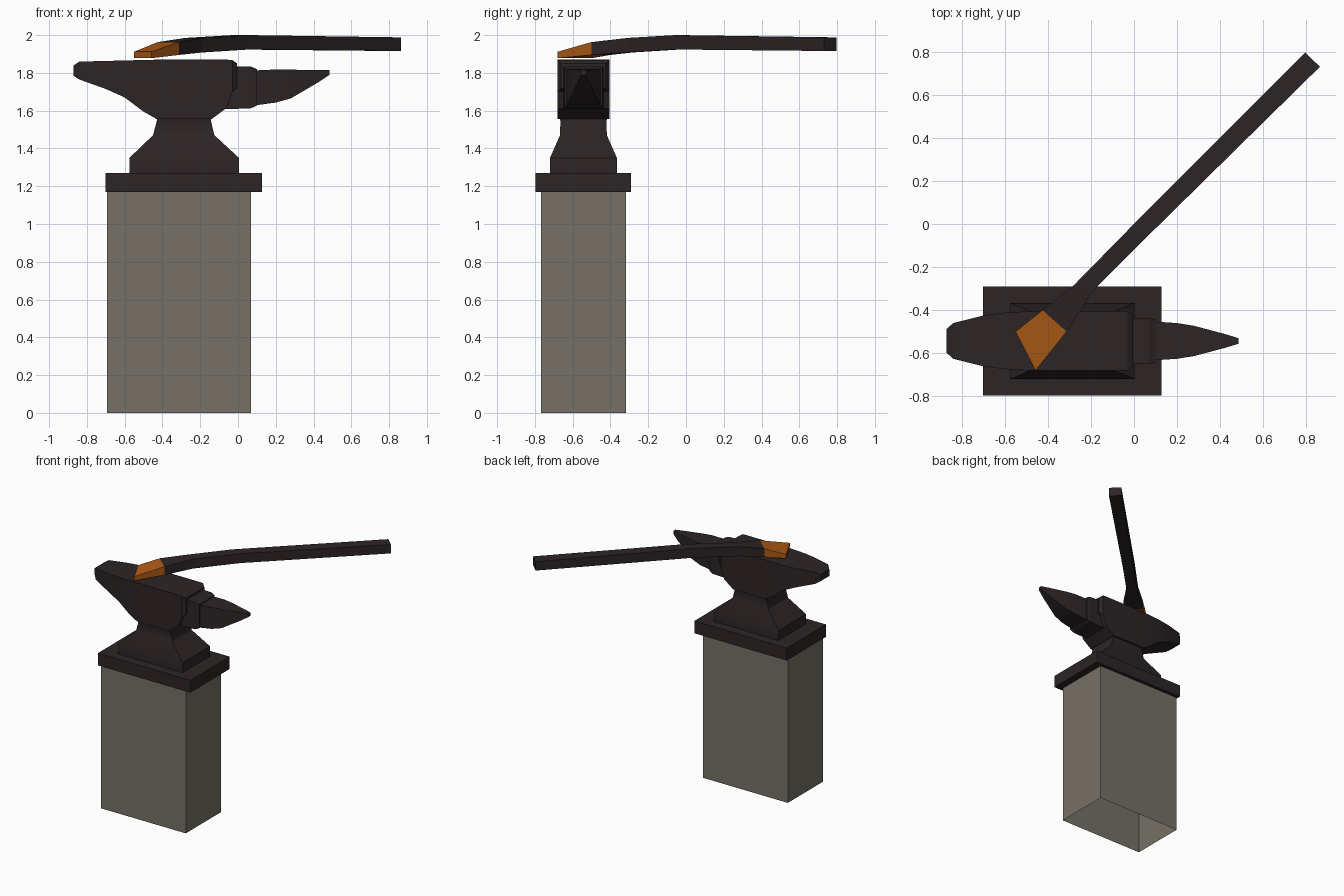
import bpy, bmesh

cube = bpy.data.objects.get("Cube")
if cube:
    bpy.data.objects.remove(cube, do_unlink=True)

CY = -0.543  # centre line of the anvil in y


def material(name, rgb):
    m = bpy.data.materials.new(name)
    m.use_nodes = True
    m.diffuse_color = (*rgb, 1)
    m.node_tree.nodes["Principled BSDF"].inputs["Base Color"].default_value = (*rgb, 1)
    return m


iron = material("dark iron", (0.026, 0.018, 0.019))
stone = material("grey stone", (0.18, 0.165, 0.135))
hot = material("glowing orange", (0.42, 0.105, 0.008))


def loft(name, rings, mats, start=True, end=True, smooth=None):
    """Skin a series of equal rings, optionally closing each end."""
    bm = bmesh.new()
    loops = [[bm.verts.new(p) for p in ring] for ring in rings]
    n = len(loops[0])
    for k, (a, b) in enumerate(zip(loops, loops[1:])):
        for i in range(n):
            j = (i + 1) % n
            f = bm.faces.new((a[i], a[j], b[j], b[i]))
            f.material_index = min(k, len(mats) - 1)
    if start:
        bm.faces.new(loops[0][::-1])
    if end:
        bm.faces.new(loops[-1]).material_index = len(mats) - 1
    bmesh.ops.recalc_face_normals(bm, faces=bm.faces)
    mesh = bpy.data.meshes.new(name)
    bm.to_mesh(mesh)
    bm.free()
    for m in mats:
        mesh.materials.append(m)
    ob = bpy.data.objects.new(name, mesh)
    bpy.context.collection.objects.link(ob)
    if smooth:
        bpy.ops.object.select_all(action='DESELECT')
        ob.select_set(True)
        bpy.context.view_layer.objects.active = ob
        bpy.ops.object.shade_smooth_by_angle(angle=smooth)
    return ob


def level(z, x0, x1, half):
    """Horizontal rectangle at height z."""
    return [(x0, CY - half, z), (x1, CY - half, z), (x1, CY + half, z), (x0, CY + half, z)]


def section(x, half, z0, z1):
    """Upright rectangle across the anvil at x."""
    return [(x, CY - half, z0), (x, CY + half, z0), (x, CY + half, z1), (x, CY - half, z1)]


# Pedestal, open underneath, and its cap
loft("pedestal", [level(0, -0.693, 0.068, 0.225), level(1.17, -0.693, 0.068, 0.225)],
     [stone], start=False)
loft("pedestal_cap", [level(1.17, -0.702, 0.128, 0.253), level(1.27, -0.702, 0.128, 0.253)], [iron])

# Anvil foot and waist
loft("anvil_foot", [level(1.27, -0.575, 0.005, 0.177), level(1.35, -0.575, 0.005, 0.177),
                    level(1.47, -0.45, -0.125, 0.124), level(1.545, -0.43, -0.143, 0.122),
                    level(1.57, -0.43, -0.143, 0.13)], [iron], smooth=0.5)

# Anvil body from heel to face
loft("anvil_body", [section(*s) for s in (
    (-0.87, 0.055, 1.785, 1.84), (-0.84, 0.083, 1.765, 1.86), (-0.7, 0.118, 1.715, 1.863),
    (-0.6, 0.131, 1.67, 1.866), (-0.5, 0.137, 1.595, 1.868), (-0.43, 0.138, 1.555, 1.87),
    (-0.14, 0.138, 1.555, 1.87), (-0.06, 0.138, 1.615, 1.87), (-0.03, 0.138, 1.70, 1.868),
    (-0.005, 0.118, 1.72, 1.85))], [iron], smooth=0.4)

# Collar and pointed horn
loft("horn_collar", [section(-0.07, 0.105, 1.61, 1.835), section(0.0, 0.105, 1.61, 1.835),
                     section(0.07, 0.105, 1.613, 1.833), section(0.10, 0.10, 1.627, 1.82)], [iron])
loft("horn", [section(*s) for s in (
    (0.09, 0.09, 1.628, 1.813), (0.2, 0.083, 1.643, 1.818), (0.28, 0.07, 1.665, 1.817),
    (0.43, 0.03, 1.753, 1.815), (0.485, 0.013, 1.79, 1.815))], [iron], smooth=0.4)


# Bar lying across the anvil, with a flared hot tip
def bar_ring(left, right, z0, z1):
    return [(*left, z0), (*right, z0), (*right, z1), (*left, z1)]


loft("forged_bar", [
    bar_ring((-0.55, -0.50), (-0.457, -0.68), 1.878, 1.912),
    bar_ring((-0.425, -0.40), (-0.313, -0.50), 1.895, 1.963),
    bar_ring((-0.28, -0.285), (-0.19, -0.31), 1.908, 1.985),
    bar_ring((-0.03, -0.03), (0.06, -0.06), 1.924, 2.0),
    bar_ring((0.795, 0.797), (0.863, 0.73), 1.916, 1.988)], [hot, iron])
